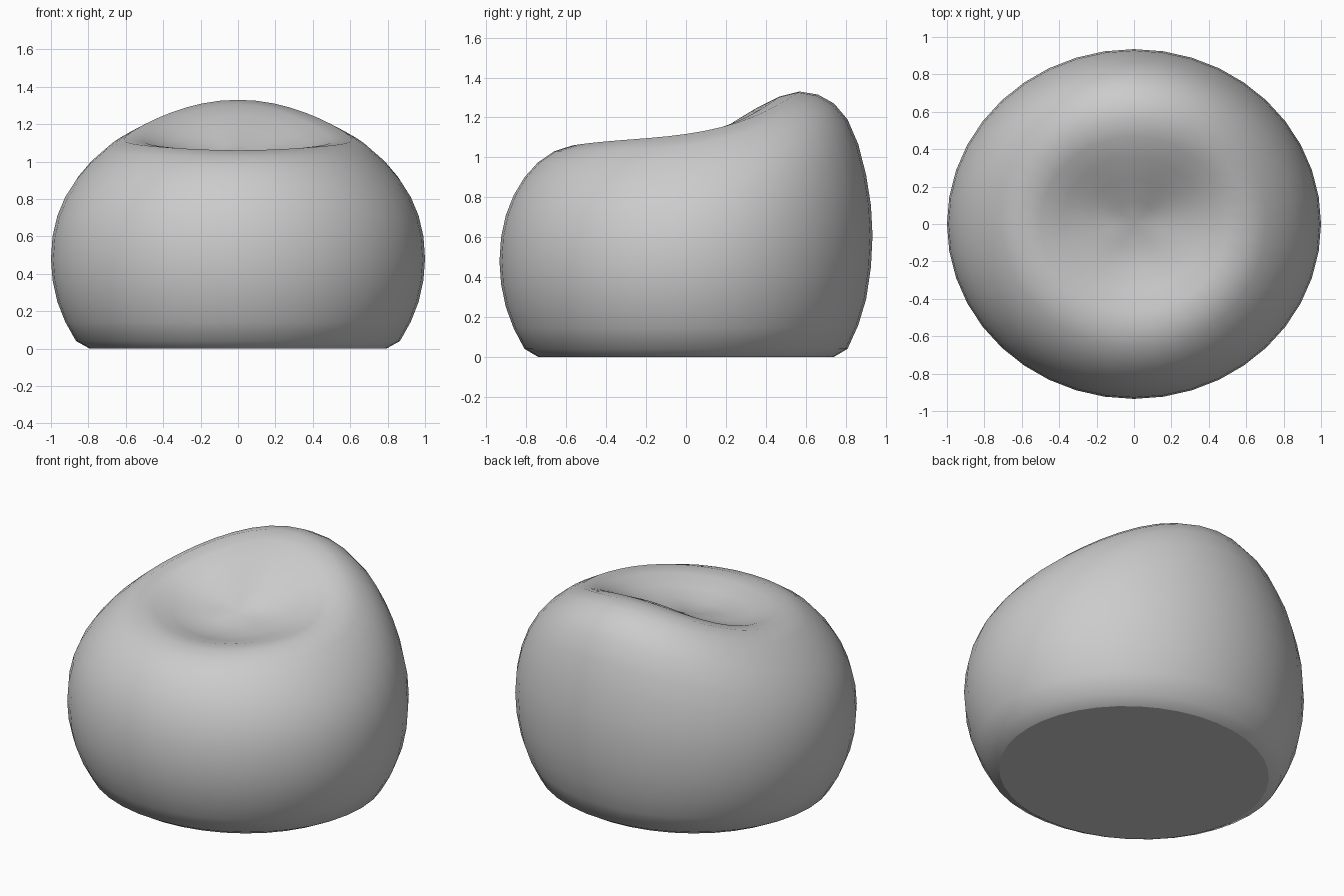
import bpy, bmesh
from math import sin, cos, radians, tau

if "Cube" in bpy.data.objects:
    bpy.data.objects.remove(bpy.data.objects["Cube"])

SEGMENTS = 40
STEP = 7.5          # degrees between rings
RX, RY = 1.0, 0.935

# Ring heights from the flat base up to the pole, along front, side and back
LOWER = [0, .04, .143, .25, .365]
FRONT = LOWER + [.48, .60, .71, .81, .90, .975, 1.03, 1.06, 1.055, 1.025, 1.0, 1.005]
SIDE = LOWER + [.48, .60, .71, .81, .90, .985, 1.06, 1.117, 1.11, 1.075, 1.05, 1.04]
BACK = [0, .04, .16, .29, .45, .61, .76, .91, 1.065, 1.19, 1.27, 1.315, 1.33, 1.305, 1.25, 1.18, 1.10]
POLE = 1.04


def height(k, s):
    """Blend the three profiles around the body; s runs from -1 (front) to 1 (back)."""
    f, m, b = FRONT[k], SIDE[k], BACK[k]
    return m + (.6 * s + .4 * s ** 3) * (b - f) / 2 + s * s * ((b + f) / 2 - m)


bm = bmesh.new()

# Rings of the cushion body, with raised back and hollow seat
rings = []
for k in range(len(FRONT)):
    r = cos(radians(STEP * (k - 5)))
    ring = []
    for i in range(SEGMENTS):
        a = tau * i / SEGMENTS
        ring.append(bm.verts.new((RX * r * cos(a), RY * r * sin(a), height(k, sin(a)))))
    rings.append(ring)

# Skin between rings
for low, high in zip(rings, rings[1:]):
    for i in range(SEGMENTS):
        j = (i + 1) % SEGMENTS
        bm.faces.new((low[i], low[j], high[j], high[i]))

# Seat centre
pole = bm.verts.new((0, 0, POLE))
for i in range(SEGMENTS):
    bm.faces.new((rings[-1][i], rings[-1][(i + 1) % SEGMENTS], pole))

for face in bm.faces:
    face.smooth = True

# Flat base with a crisp edge
base = bm.faces.new(rings[0][::-1])
for edge in base.edges:
    edge.smooth = False

mesh = bpy.data.meshes.new("bean_bag_seat")
bm.to_mesh(mesh)
bm.free()
seat = bpy.data.objects.new("bean_bag_seat", mesh)
bpy.context.collection.objects.link(seat)
